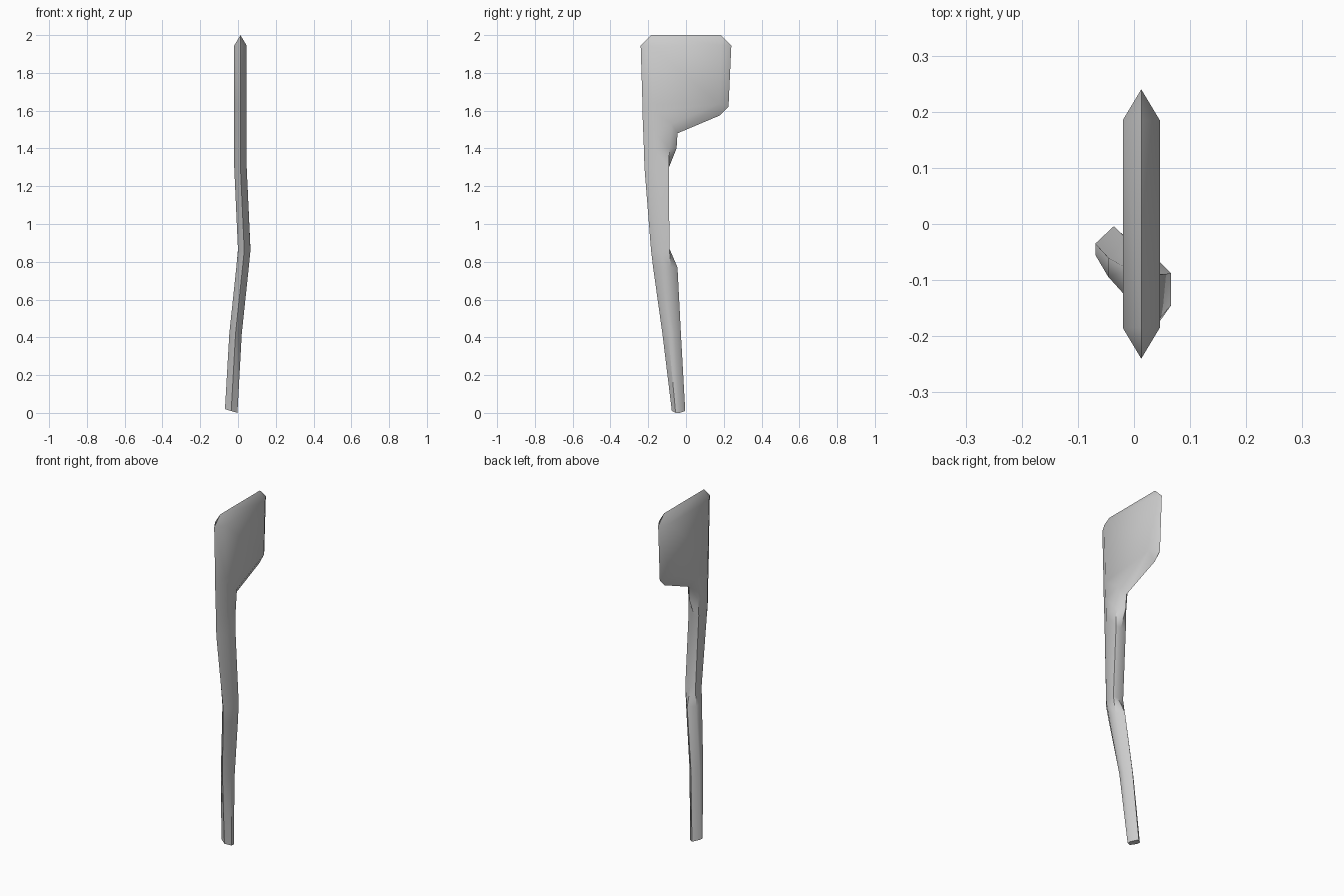
import bpy, bmesh, math

T = 0.033  # half thickness of blade and handle

# Each ring: centre x, then (y, z) of front ridge, flat front edge, flat back edge, back ridge
rings = [
    # blade
    (0.013, (-0.185, 2.00), (-0.185, 1.945), (0.185, 1.945), (0.185, 2.00)),
    (0.013, (-0.24, 1.945), (-0.185, 1.945), (0.185, 1.945), (0.24, 1.945)),
    (0.013, (-0.23, 1.62), (-0.177, 1.635), (0.175, 1.635), (0.225, 1.62)),
    (0.013, (-0.23, 1.575), (-0.177, 1.60), (0.175, 1.635), (0.18, 1.575)),
    (0.013, (-0.226, 1.48), (-0.173, 1.50), (-0.075, 1.53), (-0.045, 1.48)),
    # handle
    (0.013, (-0.223, 1.40), (-0.17, 1.40), (-0.088, 1.40), (-0.05, 1.40)),
    (0.013, (-0.22, 1.30), (-0.168, 1.30), (-0.09, 1.30), (-0.09, 1.30)),
    (0.033, (-0.185, 0.86), (-0.145, 0.86), (-0.088, 0.87), (-0.088, 0.87)),
    (0.024, (-0.174, 0.77), (-0.135, 0.77), (-0.081, 0.77), (-0.045, 0.77)),
    (-0.013, (-0.125, 0.42), (-0.094, 0.42), (-0.06, 0.42), (-0.027, 0.42)),
    (-0.036, (-0.075, 0.01), (-0.055, 0.01), (-0.035, 0.01), (-0.004, 0.01)),
]

bm = bmesh.new()
loops = []
for i, (cx, F, f, b, B) in enumerate(rings):
    tilt = 0.01 if i == len(rings) - 1 else 0.0  # slanted butt
    pts = [(cx, *F), (cx + T, f[0], f[1] - tilt), (cx + T, b[0], b[1] - tilt),
           (cx, *B), (cx - T, b[0], b[1] + tilt), (cx - T, f[0], f[1] + tilt)]
    loops.append([bm.verts.new(p) for p in pts])

# Skin the rings
for a, c in zip(loops, loops[1:]):
    for k in range(6):
        n = (k + 1) % 6
        bm.faces.new((a[k], c[k], c[n], a[n]))
# Sloping top bevels meeting in a ridge, and the butt cap
t = loops[0]
bm.faces.new((t[0], t[1], t[2], t[3]))
bm.faces.new((t[0], t[3], t[4], t[5]))
bm.faces.new(loops[-1])

bmesh.ops.remove_doubles(bm, verts=bm.verts, dist=0.0005)
bmesh.ops.dissolve_degenerate(bm, edges=bm.edges, dist=0.0005)
bmesh.ops.recalc_face_normals(bm, faces=bm.faces)

mesh = bpy.data.meshes.new("bladed_handle")
bm.to_mesh(mesh)
bm.free()
obj = bpy.data.objects.new("bladed_handle", mesh)
bpy.context.collection.objects.link(obj)
bpy.context.view_layer.objects.active = obj
obj.select_set(True)
bpy.ops.object.shade_smooth_by_angle(angle=math.radians(50))
